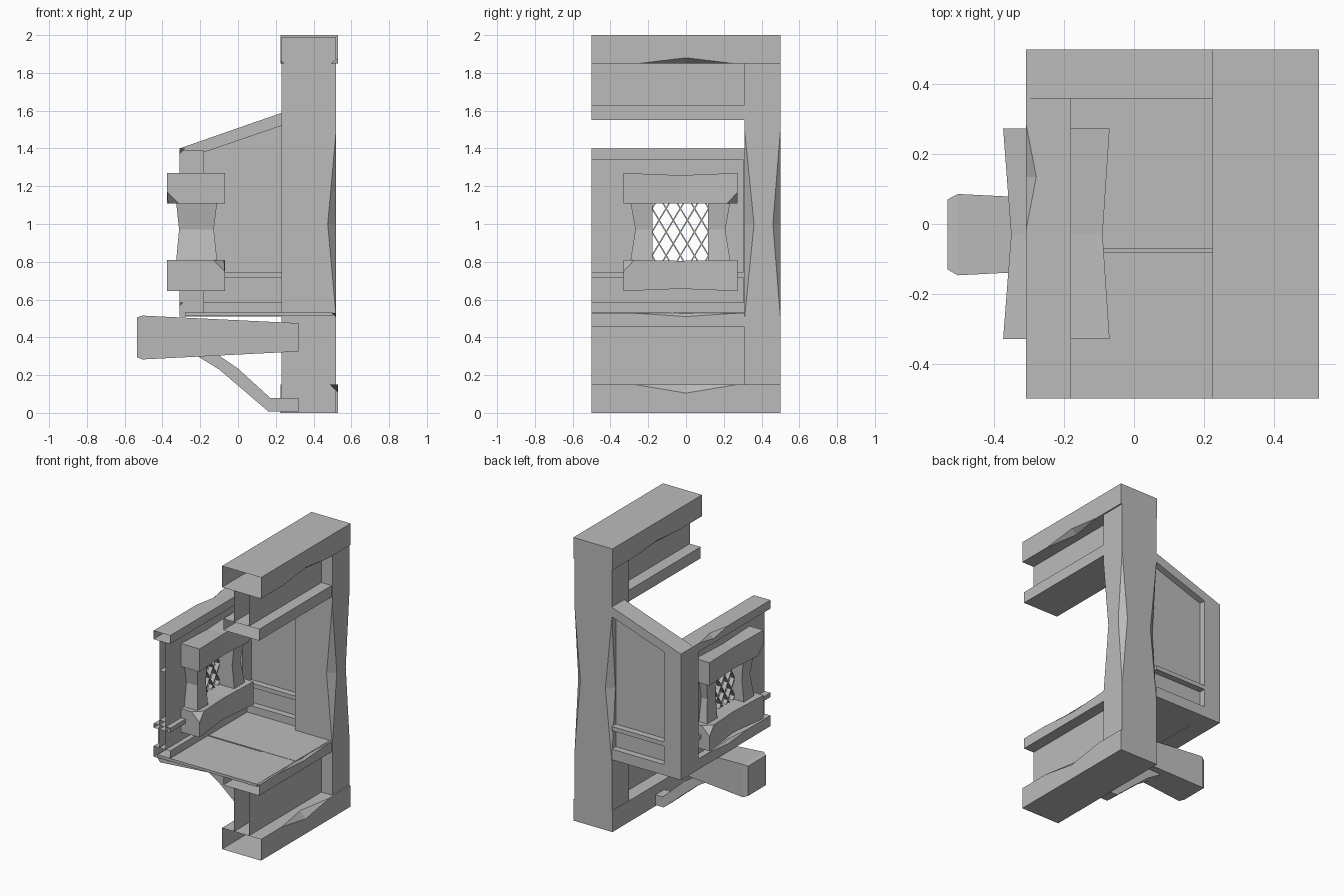
import bpy, bmesh
from mathutils import Vector

if "Cube" in bpy.data.objects:
    bpy.data.objects.remove(bpy.data.objects["Cube"])

stone = bpy.data.materials.new("plain grey")
stone.use_nodes = True
GREY = (0.5, 0.5, 0.5, 1)
stone.diffuse_color = GREY
stone.node_tree.nodes["Principled BSDF"].inputs["Base Color"].default_value = GREY

PLACE = {
    "x": lambda t, a, b: (t, a, b),
    "y": lambda t, a, b: (a, t, b),
    "z": lambda t, a, b: (a, b, t),
}


def finish(name, bm):
    bmesh.ops.recalc_face_normals(bm, faces=bm.faces)
    mesh = bpy.data.meshes.new(name)
    bm.to_mesh(mesh)
    bm.free()
    mesh.materials.append(stone)
    obj = bpy.data.objects.new(name, mesh)
    bpy.context.collection.objects.link(obj)
    return obj


def loft(name, axis, rings, open_start=False, corner_cuts=()):
    """Skin rings of (position, outline) along an axis; slice off chipped corners."""
    bm = bmesh.new()
    loops = [[bm.verts.new(PLACE[axis](t, a, b)) for a, b in outline] for t, outline in rings]
    count = len(loops[0])
    for low, high in zip(loops, loops[1:]):
        for i in range(count):
            j = (i + 1) % count
            bm.faces.new((low[i], low[j], high[j], high[i]))
    if not open_start:
        bm.faces.new(loops[0])
    bm.faces.new(loops[-1])
    bmesh.ops.remove_doubles(bm, verts=bm.verts, dist=0.0001)
    bmesh.ops.recalc_face_normals(bm, faces=bm.faces)
    for corner, outward in corner_cuts:
        normal = Vector(outward).normalized()
        bmesh.ops.bisect_plane(bm, geom=bm.verts[:] + bm.edges[:] + bm.faces[:],
                               plane_co=Vector(corner) - normal * 0.035,
                               plane_no=normal, clear_outer=True)
        bmesh.ops.holes_fill(bm, edges=[e for e in bm.edges if e.is_boundary])
    return finish(name, bm)


def rect(a0, a1, b0, b1):
    return [(a0, b0), (a1, b0), (a1, b1), (a0, b1)]


def box(name, xs, ys, zs, open_front=False):
    return loft(name, "y", [(y, rect(*xs, *zs)) for y in ys], open_front)


def chipped(name, axis, a, b, ends, span, chips, open_start=False):
    """Straight beam whose listed edges are worn away towards the middle of the span."""
    def outline(worn):
        points = []
        for i, (pa, pb) in enumerate(rect(*a, *b)):
            da, db = chips.get(i, (0, 0)) if worn else (0, 0)
            da *= 1 if pa == a[0] else -1
            db *= 1 if pb == b[0] else -1
            pair = [(pa, pb + db), (pa + da, pb)]
            points += pair if i % 2 == 0 else pair[::-1]
        return points
    middle = sum(span) / 2
    stations = [ends[0], span[0], middle, span[1], ends[1]]
    return loft(name, axis, [(t, outline(t == middle)) for t in stations], open_start)


FULL = (-0.5, 0.5)
TO_POST = (-0.5, 0.31)

# Main wall: post, end beams, ledges and recessed panels
chipped("wall_post", "z", (0.23, 0.52), (0.31, 0.5), (0.0, 1.99), (0.5, 1.5),
        {1: (0.045, 0.05), 2: (0.045, 0.04), 3: (0.05, 0.04)})
chipped("top_beam", "y", (0.225, 0.53), (1.85, 2.0), FULL, (-0.25, 0.25),
        {0: (0.02, 0.02), 1: (0.04, 0.03)}, True)
chipped("bottom_beam", "y", (0.225, 0.53), (0.0, 0.15), FULL, (-0.27, 0.27),
        {2: (0.045, 0.045)}, True)
box("upper_ledge", (0.235, 0.515), TO_POST, (1.55, 1.63), True)
chipped("lower_ledge", "y", (0.235, 0.515), (0.455, 0.53), TO_POST, (-0.3, 0.3),
        {2: (0.02, 0.02)}, True)
box("upper_wall_panel", (0.32, 0.435), TO_POST, (1.63, 1.85), True)
box("lower_wall_panel", (0.32, 0.435), TO_POST, (0.15, 0.455), True)

# Floor boards with a gap between them
for name, ys in (("front_floor_board", (-0.5, -0.08)), ("rear_floor_board", (-0.07, 0.4))):
    box(name, (-0.28, 0.5), ys, (0.513, 0.532))

# Bay outer wall: corner post, rails and panel around the window
BAY = (-0.31, -0.18)
box("bay_corner_post", BAY, (0.305, 0.5), (0.51, 1.39))
chipped("bay_top_rail", "y", BAY, (1.34, 1.4), FULL, (-0.02, 0.29), {3: (0.03, 0.03)}, True)
box("bay_sill_rail", BAY, TO_POST, (0.715, 0.745), True)
chipped("bay_bottom_rail", "y", BAY, (0.51, 0.585), TO_POST, (-0.25, 0.2),
        {3: (0.02, 0.02)}, True)
PANEL = (-0.265, -0.215)
box("panel_below_window", PANEL, TO_POST, (0.585, 0.78), True)
box("panel_above_window", PANEL, TO_POST, (1.13, 1.34), True)
box("panel_front_of_window", PANEL, (-0.5, -0.22), (0.78, 1.13), True)
box("panel_behind_window", PANEL, (0.16, 0.31), (0.78, 1.13))

# Bay end wall: sloping rail, lower rails and recessed panel
loft("sloping_rail", "y", [(y, [(-0.31, 1.335), (0.23, 1.52), (0.23, 1.588), (-0.31, 1.4)])
                           for y in (0.36, 0.5)])
box("end_wall_sill", (-0.2, 0.23), (0.36, 0.5), (0.715, 0.745))
box("end_wall_bottom_rail", (-0.2, 0.23), (0.36, 0.5), (0.51, 0.585))
loft("end_wall_panel", "y", [(y, [(-0.24, 0.55), (0.23, 0.55), (0.23, 1.55), (-0.24, 1.39)])
                             for y in (0.405, 0.455)])

# Window surround: waisted lintel, sill and jambs
MID_Y = -0.03


def waisted(name, z0, z1, dip_top, dip_bottom, cuts):
    end = rect(-0.375, -0.07, z0, z1)
    waist = rect(-0.352, -0.09, z0 + dip_bottom, z1 - dip_top)
    loft(name, "y", [(-0.33, end), (MID_Y, waist), (0.273, end)], corner_cuts=cuts)


waisted("window_lintel", 1.108, 1.27, 0.012, 0.0,
        [((-0.375, -0.33, 1.108), (-1, -1, -1)), ((-0.07, 0.273, 1.108), (1, 1, -1))])
waisted("window_sill", 0.645, 0.81, 0.005, 0.012,
        [((-0.07, -0.33, 0.81), (1, -1, 1)), ((-0.375, 0.273, 0.81), (-1, 1, 1))])
for name, side in (("front_jamb", -1), ("rear_jamb", 1)):
    rings = []
    for z, x0, x1, outer in ((0.8, -0.328, -0.11, 0.265), (0.97, -0.312, -0.128, 0.238),
                             (1.12, -0.328, -0.11, 0.265)):
        rings.append((z, rect(x0, x1, MID_Y + side * 0.147, MID_Y + side * outer)))
    loft(name, "z", rings)

# Diamond lattice: crossing bars clipped to the opening
bm = bmesh.new()
LOW, HIGH, HALF, STEP = 0.8, 1.115, 0.15, 0.075
RUN = (HIGH - LOW) * 0.6
for lean in (-1, 1):
    for i in range(-5, 6):
        foot = MID_Y + i * STEP - lean * RUN / 2
        ring = []
        for x in (-0.255, -0.225):
            for y, z in ((foot - 0.004, LOW), (foot + 0.004, LOW),
                         (foot + 0.004 + lean * RUN, HIGH), (foot - 0.004 + lean * RUN, HIGH)):
                ring.append(bm.verts.new((x, y, z)))
        bm.faces.new(ring[:4])
        bm.faces.new(ring[4:])
        for k in range(4):
            n = (k + 1) % 4
            bm.faces.new((ring[k], ring[n], ring[n + 4], ring[k + 4]))
for side in (-1, 1):
    bmesh.ops.bisect_plane(bm, geom=bm.verts[:] + bm.edges[:] + bm.faces[:],
                           plane_co=(0, MID_Y + side * HALF, 0), plane_no=(0, side, 0),
                           clear_outer=True)
finish("window_lattice", bm)

# Supporting beam and curved brace under the bay
loft("support_beam", "x", [
    (-0.535, rect(-0.13, 0.07, 0.295, 0.505)),
    (-0.505, rect(-0.147, 0.086, 0.283, 0.515)),
    (0.32, rect(-0.105, 0.045, 0.325, 0.475))])
brace = [(-0.23, 0.31), (-0.1, 0.23), (0.0, 0.145), (0.16, 0.008), (0.32, 0.008),
         (0.32, 0.08), (0.17, 0.08), (0.0, 0.235), (-0.11, 0.31)]
loft("brace", "y", [(y, brace) for y in (-0.08, 0.02)])
